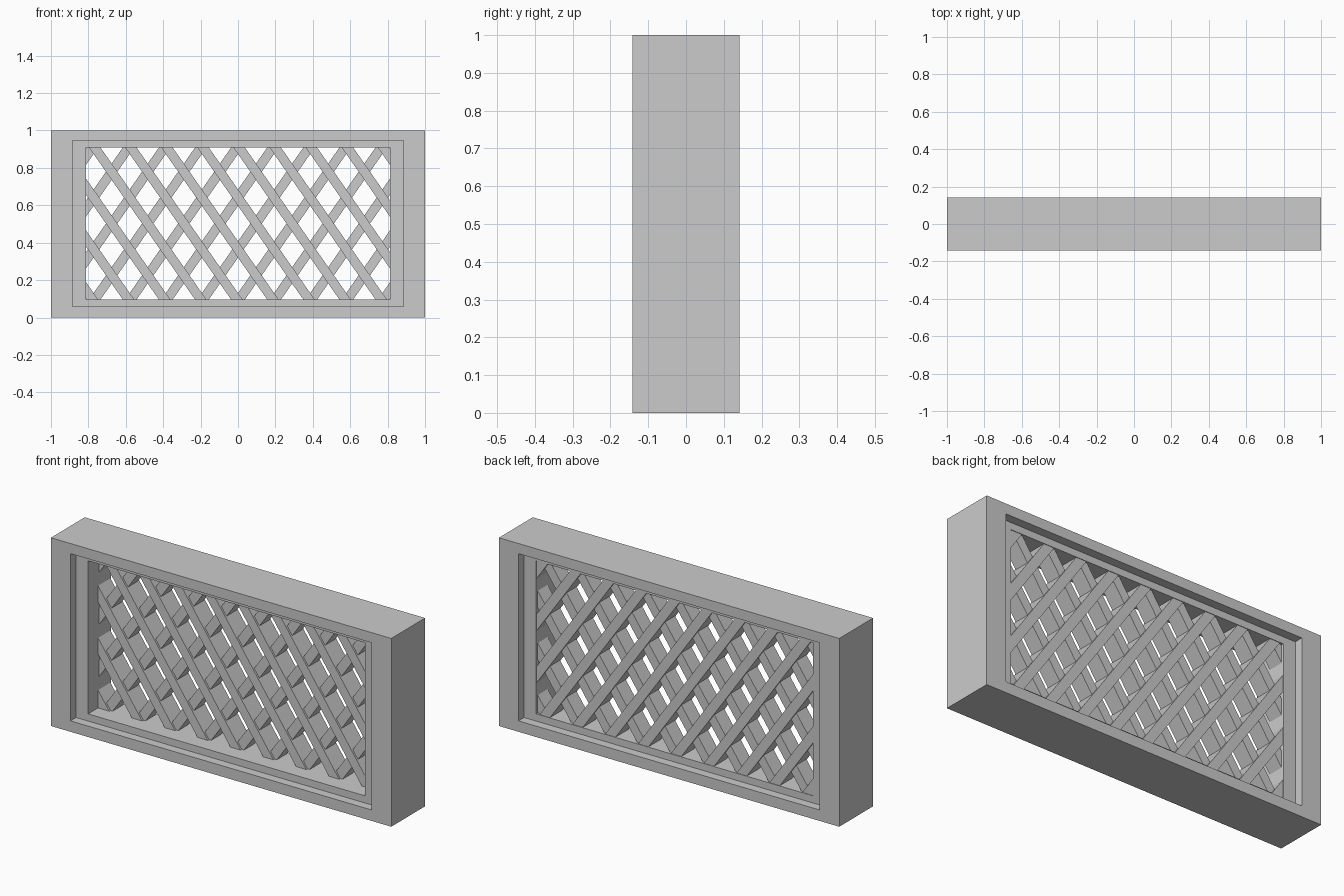
import bpy, bmesh, math
from mathutils import Vector

if "Cube" in bpy.data.objects:
    bpy.data.objects.remove(bpy.data.objects["Cube"])

D = 0.142                      # half depth of the frame
LEDGE = 0.095                  # y of the ledge inside each recess
OUTER = (1.0, 0.0, 1.0)        # half width, bottom, top
RECESS = (0.885, 0.058, 0.946)
OPEN = (0.814, 0.096, 0.909)


def finish(bm, name):
    bmesh.ops.recalc_face_normals(bm, faces=bm.faces)
    me = bpy.data.meshes.new(name)
    bm.to_mesh(me)
    bm.free()
    ob = bpy.data.objects.new(name, me)
    bpy.context.collection.objects.link(ob)
    return ob


# Frame: rectangular rings joined in a closed loop, with a stepped recess on both sides
bm = bmesh.new()
rings = []
for (hx, z0, z1), y in [(OUTER, -D), (RECESS, -D), (RECESS, -LEDGE), (OPEN, -LEDGE),
                        (OPEN, LEDGE), (RECESS, LEDGE), (RECESS, D), (OUTER, D)]:
    rings.append([bm.verts.new((x, y, z))
                  for x, z in ((-hx, z0), (hx, z0), (hx, z1), (-hx, z1))])
for i, a in enumerate(rings):
    b = rings[(i + 1) % len(rings)]
    for j in range(4):
        k = (j + 1) % 4
        bm.faces.new((a[j], a[k], b[k], b[j]))
finish(bm, "frame")

# Lattice: slanted bars trimmed to the opening
STEP_X, STEP_Z = 0.193, 0.277
BAR_W = 0.05
MID_Z = (OPEN[1] + OPEN[2]) / 2
ANGLE = math.atan2(STEP_Z, STEP_X)


def lattice(name, side, y0, y1):
    total = bmesh.new()
    along = Vector((side * math.cos(ANGLE), 0, math.sin(ANGLE)))
    across = Vector((along.z, 0, -along.x)) * BAR_W / 2
    cuts = [((OPEN[0], 0, 0), (1, 0, 0)), ((-OPEN[0], 0, 0), (-1, 0, 0)),
            ((0, 0, OPEN[1]), (0, 0, -1)), ((0, 0, OPEN[2]), (0, 0, 1))]
    for i in range(-8, 8):
        mid = Vector(((i + 0.5) * STEP_X, 0, MID_Z))
        pts = [mid + along * s + across * t
               for s, t in ((-2, -1), (2, -1), (2, 1), (-2, 1))]
        bar = bmesh.new()
        f = bar.faces.new([bar.verts.new((p.x, y0, p.z)) for p in pts])
        for co, no in cuts:
            bmesh.ops.bisect_plane(bar, geom=bar.verts[:] + bar.edges[:] + bar.faces[:],
                                   plane_co=co, plane_no=no, clear_outer=True)
        # copy the trimmed outline and extrude it through the bar depth
        for f in bar.faces:
            front = [total.verts.new(v.co) for v in f.verts]
            back = [total.verts.new((v.co.x, y1, v.co.z)) for v in f.verts]
            total.faces.new(front)
            total.faces.new(back[::-1])
            n = len(front)
            for j in range(n):
                k = (j + 1) % n
                total.faces.new((front[j], front[k], back[k], back[j]))
        bar.free()
    finish(total, name)


lattice("falling_bars", -1, -0.012, 0.092)
lattice("rising_bars", 1, -0.002, 0.082)
